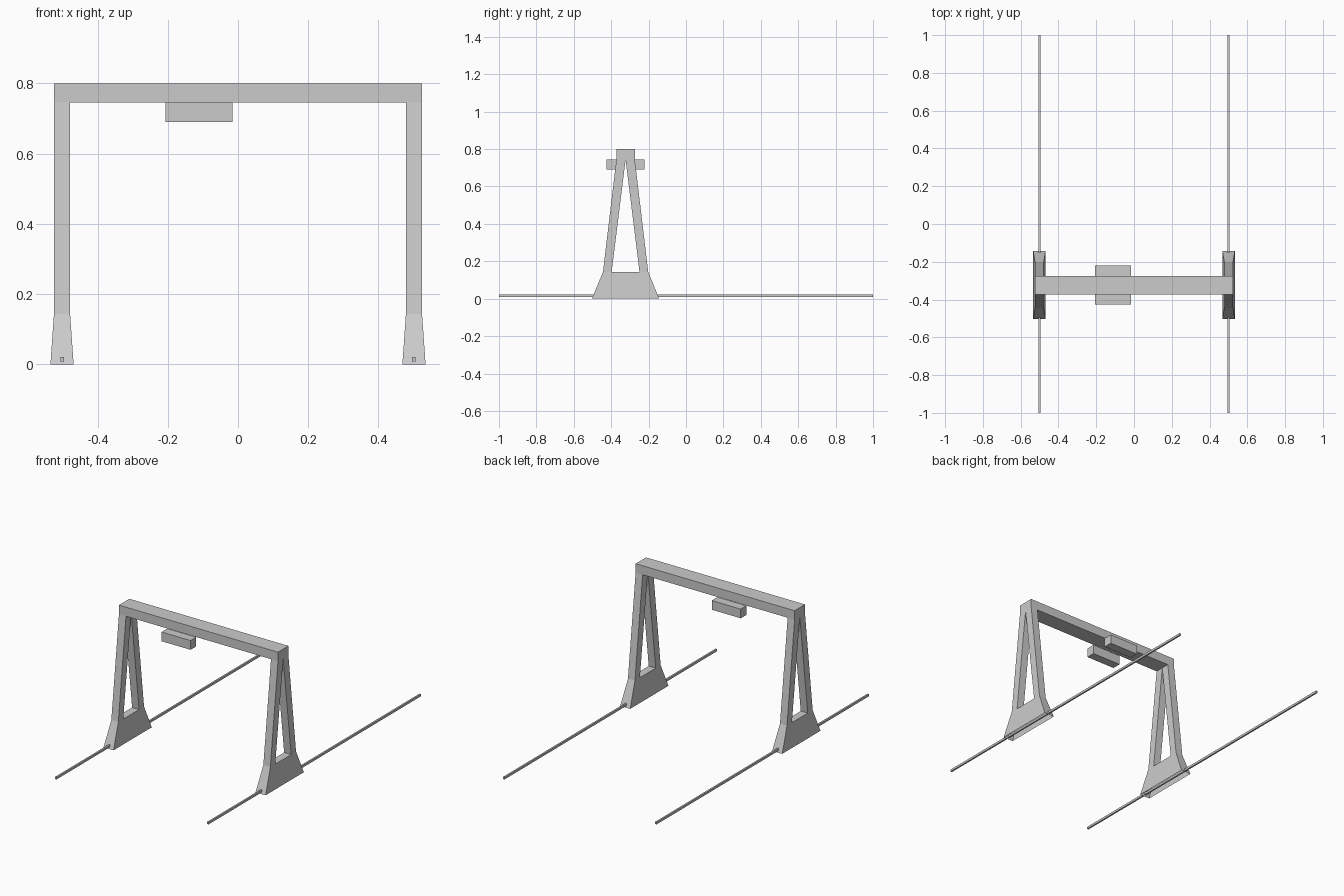
import bpy, bmesh

if "Cube" in bpy.data.objects:
    bpy.data.objects.remove(bpy.data.objects["Cube"])

CY = -0.323      # crane position along the rails
RAIL_X = 0.501   # half the track gauge


def make_object(name, bm):
    bmesh.ops.recalc_face_normals(bm, faces=bm.faces)
    mesh = bpy.data.meshes.new(name)
    bm.to_mesh(mesh)
    bm.free()
    obj = bpy.data.objects.new(name, mesh)
    bpy.context.collection.objects.link(obj)
    return obj


def box(name, x, y, z):
    bm = bmesh.new()
    bmesh.ops.create_cube(bm, size=1)
    for v in bm.verts:
        for i, (lo, hi) in enumerate((x, y, z)):
            v.co[i] = lo if v.co[i] < 0 else hi
    return make_object(name, bm)


def leg(name, cx):
    # half-thickness in x, y offset, z for the outline and the triangular hole
    outer = [(.033, -.18, 0), (.023, -.121, .143), (.023, -.049, .746),
             (.023, .049, .746), (.023, .121, .143), (.033, .18, 0)]
    hole = [(.023, -.0745, .143), (.023, 0, .744), (.023, .0745, .143)]
    bm = bmesh.new()
    sides = []
    for s in (-1, 1):
        v = [bm.verts.new((cx + s * t, CY + y, z)) for t, y, z in outer + hole]
        sides.append(v)
        # foot plate, two struts, apex
        for f in ((0, 1, 6, 8, 4, 5), (1, 2, 7, 6), (3, 4, 8, 7), (2, 3, 7)):
            bm.faces.new([v[i] for i in f])
    a, b = sides
    # outer rim (open underneath, where the rail runs) and hole walls
    for i, j in ((0, 1), (1, 2), (2, 3), (3, 4), (4, 5), (6, 7), (7, 8), (8, 6)):
        bm.faces.new((a[i], a[j], b[j], b[i]))
    return make_object(name, bm)


# Rails and legs on both sides
for label, s in (("left", -1), ("right", 1)):
    x = s * RAIL_X
    box(f"{label}_rail", (x - .005, x + .005), (-1, 1), (.0085, .0215))
    leg(f"{label}_leg", x)

# Cross beam
box("cross_beam", (-.524, .524), (CY - .049, CY + .049), (.746, .80))

# Trolley blocks hanging at either side of the beam
for label, y in (("front", (CY - .102, CY - .049)), ("back", (CY + .049, CY + .102))):
    box(f"{label}_trolley_block", (-.206, -.015), y, (.69, .745))
